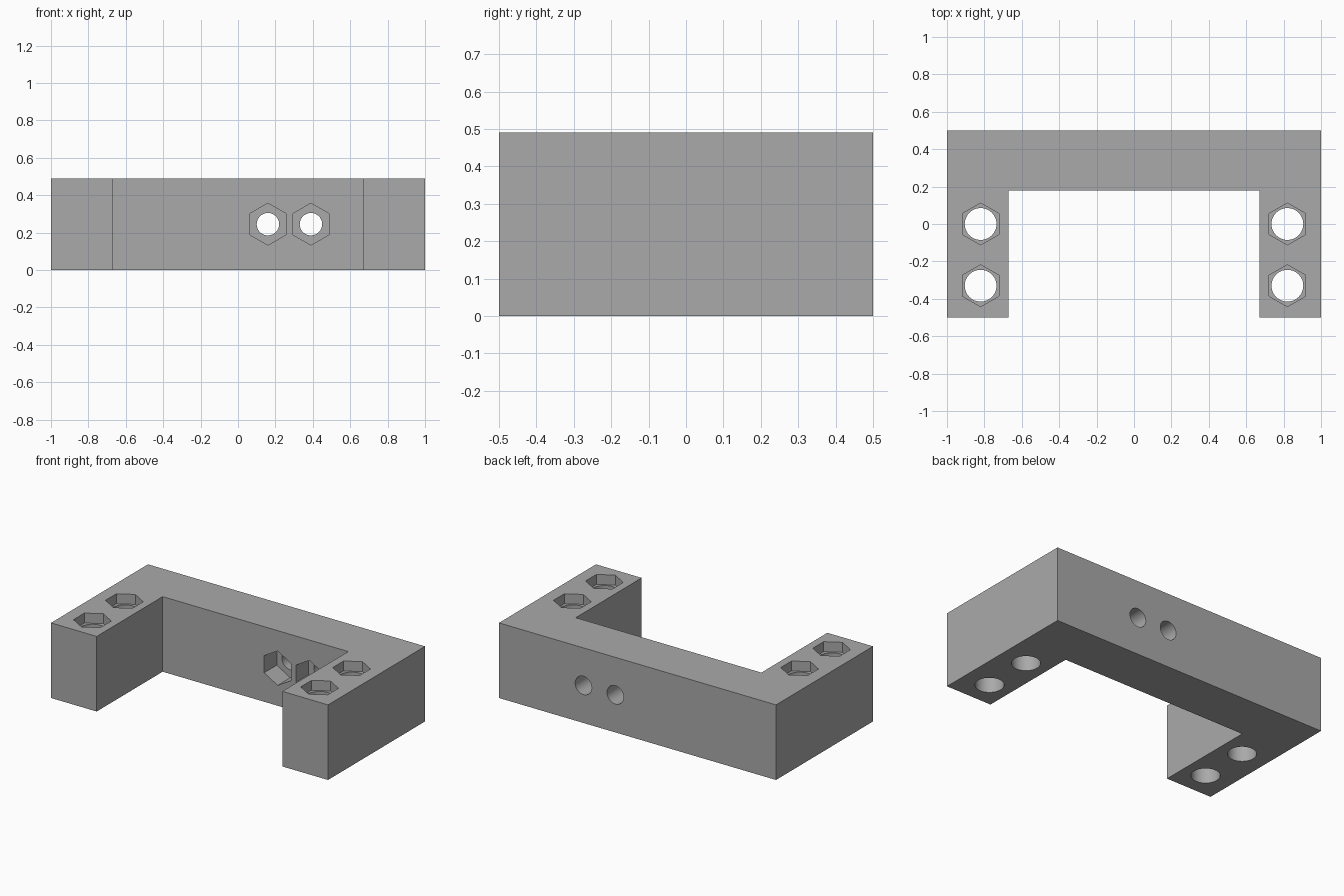
import bpy, bmesh, math
from mathutils import Matrix, Vector

if "Cube" in bpy.data.objects:
    bpy.data.objects.remove(bpy.data.objects["Cube"])

HEIGHT = 0.49
INNER_X = 0.67    # inside face of each arm
BAR_FRONT = 0.18  # front face of the cross bar
HEX_RADIUS = 0.112

grey = bpy.data.materials.new("plain grey")
grey.use_nodes = True
colour = (0.4, 0.4, 0.4, 1)
grey.diffuse_color = colour
grey.node_tree.nodes["Principled BSDF"].inputs["Base Color"].default_value = colour


def make_object(name, bm):
    bmesh.ops.recalc_face_normals(bm, faces=bm.faces)
    mesh = bpy.data.meshes.new(name)
    bm.to_mesh(mesh)
    bm.free()
    mesh.materials.append(grey)
    obj = bpy.data.objects.new(name, mesh)
    bpy.context.collection.objects.link(obj)
    return obj


def prism(bm, start, end, radius, sides):
    """Prism between two points; six-sided ones point along y or z."""
    start, end = Vector(start), Vector(end)
    axis = end - start
    turn = Matrix.Identity(4) if axis.z else Matrix.Rotation(math.pi / 2, 4, "X")
    spin = Matrix.Rotation(math.pi / 2, 4, "Z")
    points = [Vector((0, radius, 0))]
    points = [Matrix.Rotation(i * math.tau / sides, 4, "Z") @ points[0] for i in range(sides)]
    face = bm.faces.new([bm.verts.new(start + turn @ p) for p in points])
    made = bmesh.ops.extrude_face_region(bm, geom=[face])["geom"]
    bmesh.ops.translate(bm, vec=axis, verts=[v for v in made if isinstance(v, bmesh.types.BMVert)])


def cut(target, name, bores):
    bm = bmesh.new()
    for bore in bores:
        prism(bm, *bore)
    cutter = make_object(name, bm)
    cutter.hide_render = True
    mod = target.modifiers.new(name, "BOOLEAN")
    mod.operation = "DIFFERENCE"
    mod.solver = "EXACT"
    mod.object = cutter
    bpy.context.view_layer.objects.active = target
    bpy.ops.object.modifier_apply(modifier=mod.name)
    bpy.data.objects.remove(cutter)


# U-shaped bracket body
bm = bmesh.new()
right_half = [(1, 0.5), (1, -0.5), (INNER_X, -0.5), (INNER_X, BAR_FRONT)]
outline = right_half + [(-x, y) for x, y in reversed(right_half)]
base = bm.faces.new([bm.verts.new((x, y, 0)) for x, y in outline])
made = bmesh.ops.extrude_face_region(bm, geom=[base])["geom"]
bmesh.ops.translate(bm, vec=(0, 0, HEIGHT), verts=[v for v in made if isinstance(v, bmesh.types.BMVert)])
bracket = make_object("mounting_bracket", bm)

# Hexagonal nut pockets, then round bolt holes
pockets, holes = [], []
for x in (-0.82, 0.82):
    for y in (0, -0.33):
        pockets.append(((x, y, HEIGHT - 0.065), (x, y, HEIGHT + 0.1), HEX_RADIUS, 6))
        holes.append(((x, y, -0.1), (x, y, HEIGHT + 0.1), 0.085, 48))
for x in (0.16, 0.39):
    z = HEIGHT / 2
    pockets.append(((x, BAR_FRONT - 0.1, z), (x, BAR_FRONT + 0.13, z), HEX_RADIUS, 6))
    holes.append(((x, BAR_FRONT - 0.1, z), (x, 0.6, z), 0.06, 48))
cut(bracket, "nut_pockets", pockets)
cut(bracket, "bolt_holes", holes)

# Smooth bores, sharp corners
bpy.ops.object.select_all(action="DESELECT")
bracket.select_set(True)
bpy.context.view_layer.objects.active = bracket
bpy.ops.object.shade_smooth_by_angle(angle=math.radians(30))
